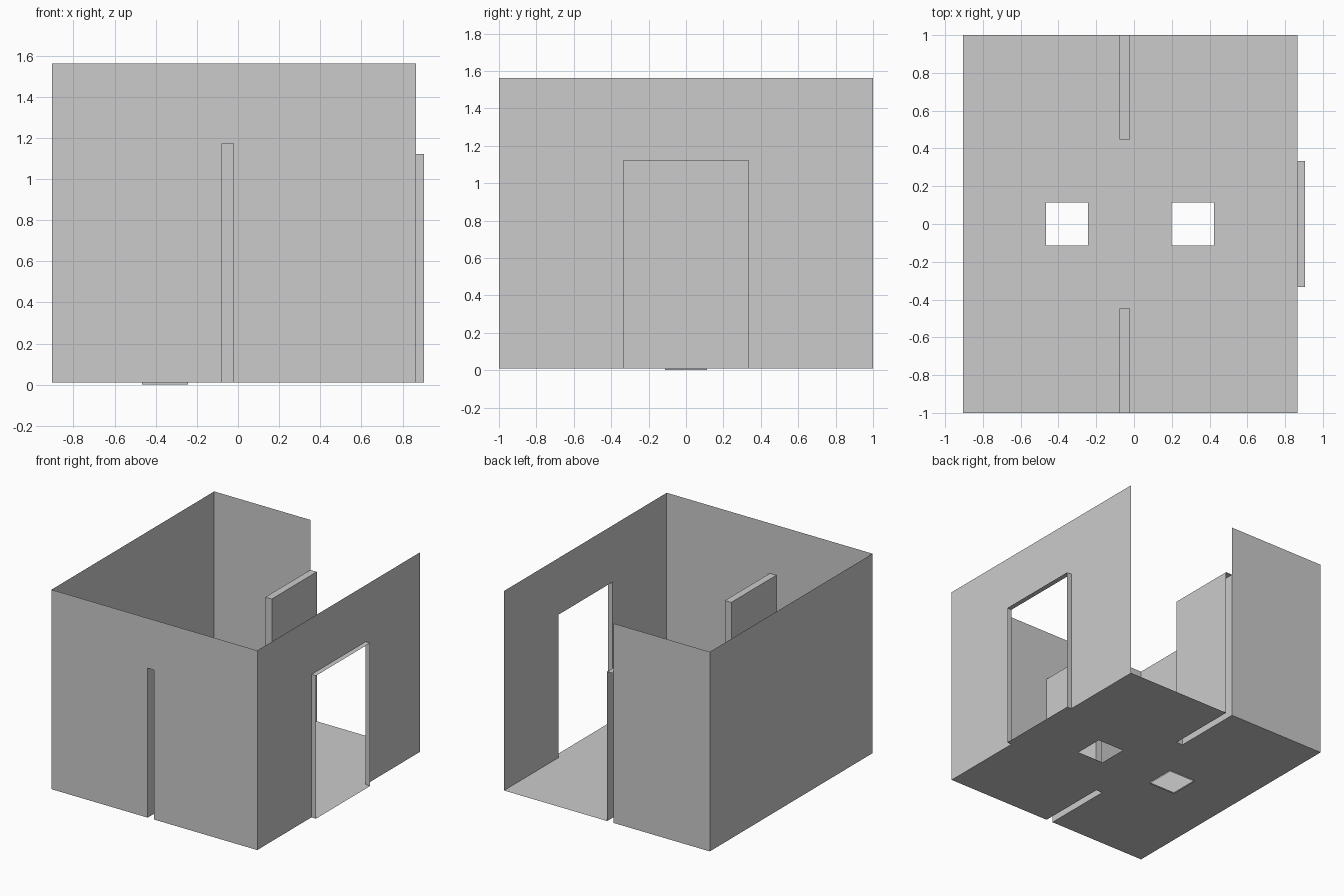
import bpy
import bmesh
from mathutils import Vector

cube = bpy.data.objects.get("Cube")
if cube:
    bpy.data.objects.remove(cube, do_unlink=True)

# Main dimensions
X0, X1, XD = -0.905, 0.866, 0.905      # left wall, door wall, outer door edge
Y = 1.0                                # half depth
Z0, Z1 = 0.01, 1.562                   # floor and wall top
SX0, SX1, SY, SZ = -0.077, -0.022, 0.447, 1.173   # hollow partitions
DY, DZ = 0.333, 1.122                  # doorway half width and top
HY = 0.113                             # floor hole half width
HOLES = [(-0.467, -0.243), (0.199, 0.424)]

grey = bpy.data.materials.new("plain grey")
grey.use_nodes = True
COLOUR = (0.6, 0.6, 0.6, 1.0)
grey.diffuse_color = COLOUR
grey.node_tree.nodes["Principled BSDF"].inputs["Base Color"].default_value = COLOUR

AXES = {"x": (1, 2, 0), "y": (0, 2, 1), "z": (0, 1, 2)}


def add_sheet(bm, axis, pos, us, vs, is_open=lambda u, v: False, flip=False):
    """Thin sheet square to an axis, split at us and vs, leaving open cells out."""
    a, b, c = AXES[axis]
    for u0, u1 in zip(us, us[1:]):
        for v0, v1 in zip(vs, vs[1:]):
            if is_open((u0 + u1) / 2, (v0 + v1) / 2):
                continue
            corners = []
            for u, v in ((u0, v0), (u1, v0), (u1, v1), (u0, v1)):
                p = Vector()
                p[a], p[b], p[c] = u, v, pos
                corners.append(bm.verts.new(p))
            if flip:
                corners.reverse()
            bm.faces.new(corners)


def make(name, *sheets):
    bm = bmesh.new()
    for args in sheets:
        add_sheet(bm, *args)
    bmesh.ops.remove_doubles(bm, verts=bm.verts, dist=1e-5)
    mesh = bpy.data.meshes.new(name)
    bm.to_mesh(mesh)
    bm.free()
    mesh.materials.append(grey)
    obj = bpy.data.objects.new(name, mesh)
    bpy.context.collection.objects.link(obj)
    return obj


def in_slot(x):
    return SX0 < x < SX1


def floor_open(x, y):
    in_hole = abs(y) < HY and any(a < x < b for a, b in HOLES)
    return in_hole or (in_slot(x) and abs(y) > SY)


# Floor with two square holes and two partition slots
xs = [X0, *HOLES[0], SX0, SX1, *HOLES[1], X1]
make("floor", ("z", Z0, xs, [-Y, -SY, -HY, HY, SY, Y], floor_open))

# Shallow lip hanging below one floor hole
h0, h1 = HOLES[0]
make("hole_lip",
     ("x", h0, [-HY, HY], [0, Z0]),
     ("x", h1, [-HY, HY], [0, Z0], lambda u, v: False, True),
     ("y", -HY, [h0, h1], [0, Z0], lambda u, v: False, True),
     ("y", HY, [h0, h1], [0, Z0]))

# Outer walls
make("plain_side_wall", ("x", X0, [-Y, Y], [Z0, Z1]))
make("front_wall", ("y", -Y, [X0, SX0, SX1, X1], [Z0, SZ, Z1],
                    lambda x, z: in_slot(x) and z < SZ, True))
make("back_half_wall", ("y", Y, [X0, SX0], [Z0, Z1]))
make("doorway_wall", ("x", X1, [-Y, -DY, DY, Y], [Z0, DZ, Z1],
                      lambda y, z: abs(y) < DY and z < DZ, True))

# Doorway lining standing out from the wall
make("door_lining",
     ("y", -DY, [X1, XD], [Z0, DZ], lambda u, v: False, True),
     ("y", DY, [X1, XD], [Z0, DZ]),
     ("z", DZ, [X1, XD], [-DY, DY], lambda u, v: False, True),
     ("z", Z0, [X1, XD], [-DY, DY]))

# Hollow partitions, open below and at the outer wall
for name, side in (("front_partition", -1), ("back_partition", 1)):
    ys = sorted((side * SY, side * Y))
    make(name,
         ("x", SX0, ys, [Z0, SZ], lambda u, v: False, True),
         ("x", SX1, ys, [Z0, SZ]),
         ("y", side * SY, [SX0, SX1], [Z0, SZ], lambda u, v: False, side < 0),
         ("z", SZ, [SX0, SX1], ys))
